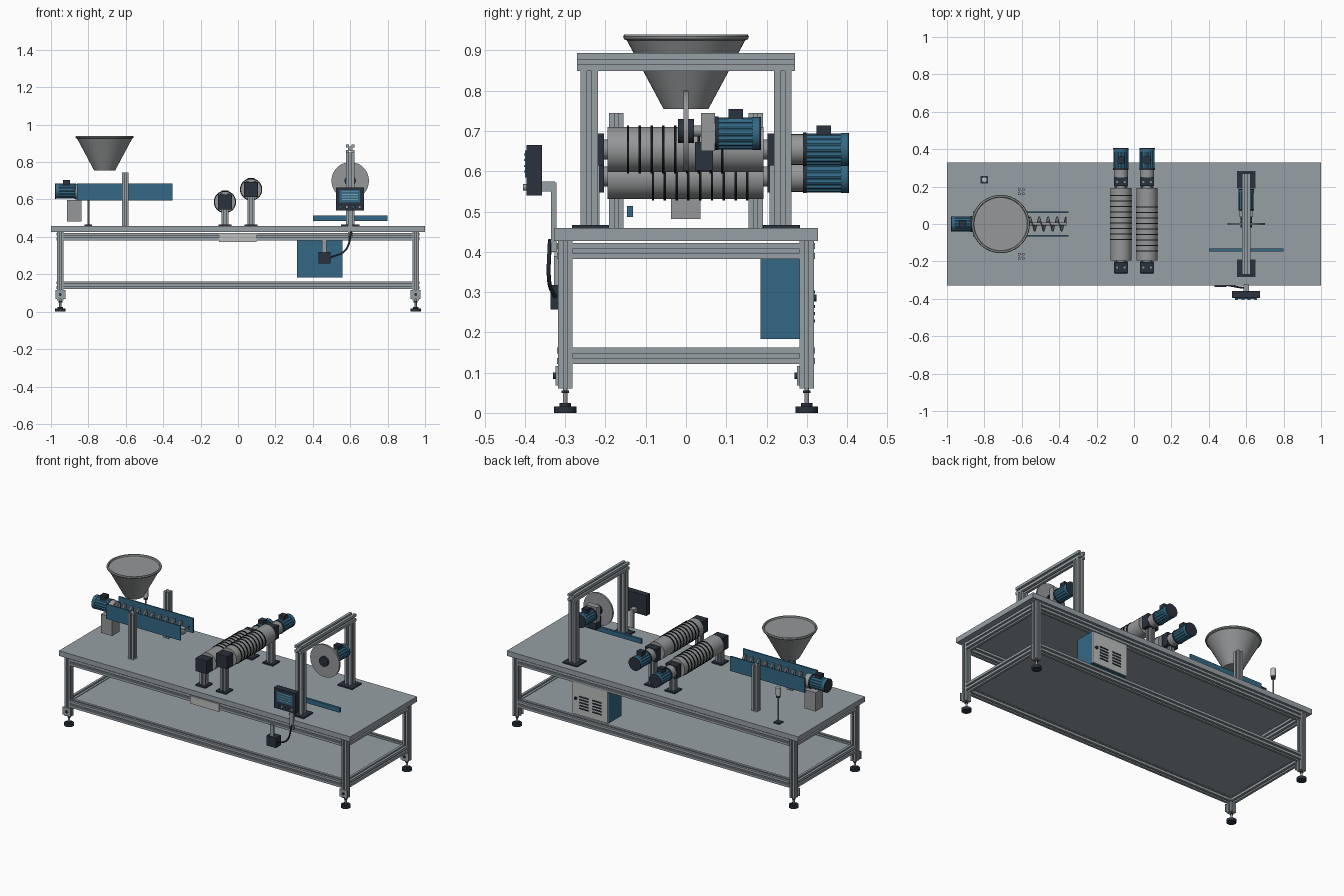
import bpy, bmesh, math
from mathutils import Vector

cube = bpy.data.objects.get("Cube")
if cube:
    bpy.data.objects.remove(cube, do_unlink=True)


def material(name, *rgb):
    m = bpy.data.materials.new(name)
    m.use_nodes = True
    m.diffuse_color = (*rgb, 1)
    m.node_tree.nodes["Principled BSDF"].inputs["Base Color"].default_value = (*rgb, 1)
    return m


ALU = material("aluminium grey", .31, .35, .375)
STEEL = material("steel grey", .30, .31, .315)
BLUE = material("machine blue", .033, .14, .235)
DARK = material("dark slate", .023, .032, .047)
BLACK = material("rubber black", .008, .008, .01)
PALE = material("pale grey", .50, .52, .51)
SCREEN = material("screen text blue", .22, .42, .52)
made = []


def add(name, bm, mat, loc=(0, 0, 0)):
    bmesh.ops.recalc_face_normals(bm, faces=bm.faces)
    me = bpy.data.meshes.new(name)
    bm.to_mesh(me)
    bm.free()
    me.materials.append(mat)
    ob = bpy.data.objects.new(name, me)
    ob.location = loc
    bpy.context.collection.objects.link(ob)
    made.append(ob)
    return ob


def box(name, x, y, z, mat):
    """Box from three (min, max) ranges."""
    bm = bmesh.new()
    bmesh.ops.create_cube(bm, size=1)
    bmesh.ops.scale(bm, vec=[b - a for a, b in (x, y, z)], verts=bm.verts)
    return add(name, bm, mat, [(a + b) / 2 for a, b in (x, y, z)])


def prism(name, pts, p0, p1, mat):
    """Sweep a flat profile from p0 to p1."""
    p0, p1 = Vector(p0), Vector(p1)
    q = (p1 - p0).to_track_quat('Z', 'Y')
    bm = bmesh.new()
    f = bm.faces.new([bm.verts.new(q @ Vector((u, v, 0))) for u, v in pts])
    ext = bmesh.ops.extrude_face_region(bm, geom=[f], use_keep_orig=True)
    bmesh.ops.translate(bm, vec=p1 - p0,
                        verts=[v for v in ext["geom"] if isinstance(v, bmesh.types.BMVert)])
    return add(name, bm, mat, p0)


def circle(r, n=32, r2=None):
    return [((r2 if r2 and i // 2 % 2 else r) * math.cos(math.tau * i / n),
             (r2 if r2 and i // 2 % 2 else r) * math.sin(math.tau * i / n)) for i in range(n)]


def cyl(name, p0, p1, r, mat, n=32):
    return prism(name, circle(r, n), p0, p1, mat)


def slotted(name, p0, p1, w, mat=ALU):
    """Square extrusion bar with a groove in each side."""
    h, g, d = w / 2, w * .13, w * .25
    side = [(h, -h), (h, -g), (h - d, -g), (h - d, g), (h, g)]
    pts = []
    for _ in range(4):
        pts += side
        side = [(-v, u) for u, v in side]
    return prism(name, pts, p0, p1, mat)


def lathe(name, profile, loc, mat, n=48):
    bm = bmesh.new()
    vs = [bm.verts.new((r, 0, z)) for r, z in profile]
    es = [bm.edges.new(e) for e in zip(vs, vs[1:])]
    bmesh.ops.spin(bm, geom=vs + es, axis=(0, 0, 1), cent=(0, 0, 0), steps=n, angle=math.tau)
    bmesh.ops.remove_doubles(bm, verts=bm.verts, dist=1e-5)
    return add(name, bm, mat, loc)


def motor(name, start, axis, length, r=.04):
    """Finned motor with end cap and terminal box, growing along axis."""
    s, a = Vector(start), Vector(axis)
    at = lambda t: s + a * length * t
    cyl(name + "_flange", at(0), at(.08), r * 1.04, DARK)
    prism(name + "_body", circle(r, 64, r * .93), at(.08), at(.82), BLUE)
    cyl(name + "_fan_cover", at(.82), at(.96), r * 1.02, BLUE)
    cyl(name + "_end_cap", at(.96), at(1), r * 1.03, DARK)
    c = at(.45)
    box(name + "_terminal_box", (c.x - .018, c.x + .018), (c.y - .018, c.y + .018),
        (c.z + r * .8, c.z + r + .02), DARK)


# Table frame
box("table_top", (-1, 1), (-.328, .328), (.427, .459), ALU)
box("lower_shelf", (-.94, .94), (-.29, .29), (.148, .158), ALU)
for x in (-.95, .95):
    for y in (-.3, .3):
        slotted("leg", (x, y, .06), (x, y, .427), .036)
        cyl("foot_pad", (x, y, 0), (x, y, .016), .028, DARK)
        cyl("foot_collar", (x, y, .016), (x, y, .024), .014, DARK)
        cyl("foot_stem", (x, y, .02), (x, y, .065), .006, STEEL, 16)
        cyl("foot_nut", (x, y, .049), (x, y, .056), .011, DARK, 6)
        box("foot_bracket", (x - .027, x + .027), (y - .024, y - .017), (.068, .116), ALU)
        cyl("bracket_bolt", (x, y - .03, .092), (x, y - .02, .092), .008, DARK, 12)
for z in (.142, .402):
    for s in (-1, 1):
        slotted("long_rail", (-.932, s * .3, z), (.932, s * .3, z), .04)
        slotted("cross_rail", (s * .95, -.282, z), (s * .95, .282, z), .04)
box("front_plate", (-.102, .098), (-.327, -.319), (.372, .42), PALE)

# Hopper with closed lid just under the rim
lathe("hopper", [(0, .755), (.056, .755), (.147, .925), (.154, .928), (.156, .934),
                 (.153, .94), (.145, .94), (.142, .932), (0, .932)], (-.713, 0, 0), STEEL)

# Screw feeder
for s in (-1, 1):
    box("feeder_side_plate", (-.86, -.35), (s * .062 - .004, s * .062 + .004), (.595, .686), BLUE)
    slotted("feeder_post", (-.603, s * .173, .459), (-.603, s * .173, .745), .036)
cyl("screw_shaft", (-.85, 0, .642), (-.36, 0, .642), .009, STEEL, 16)
bm = bmesh.new()
last = None
turns, steps = 10, 24
for i in range(turns * steps + 1):
    t = math.tau * i / steps
    x = -.845 + .048 * i / steps
    ring = [bm.verts.new((x, r * math.cos(t), r * math.sin(t))) for r in (.008, .04)]
    if last:
        bm.faces.new((last[0], last[1], ring[1], ring[0]))
    last = ring
screw = add("screw_blade", bm, STEEL, (0, 0, .642))
screw.modifiers.new("thickness", 'SOLIDIFY').thickness = .004
cyl("feeder_collar", (-.868, 0, .642), (-.835, 0, .642), .042, STEEL)
box("feeder_gearbox", (-.915, -.838), (-.037, .036), (.482, .598), STEEL)
motor("feeder_motor", (-.866, 0, .645), (-1, 0, 0), .112)

# Level sensor on a thin stand
box("sensor_base", (-.82, -.78), (.217, .257), (.459, .465), DARK)
cyl("sensor_rod", (-.8, .237, .46), (-.8, .237, .62), .005, STEEL, 12)
cyl("sensor_collar", (-.8, .237, .618), (-.8, .237, .632), .013, DARK, 20)
cyl("sensor_head", (-.8, .237, .632), (-.8, .237, .68), .015, PALE, 20)

# Pair of ringed rollers with bearings, posts and motors
for side, x, z, first in (("lower", -.07, .587, -.082), ("upper", .07, .654, -.144)):
    cyl(side + "_roller", (x, -.195, z), (x, .192, z), .056, STEEL, 48)
    for i in range(9):
        y = first + i * .0293
        cyl(side + "_roller_ring", (x, y - .003, z), (x, y + .003, z), .0595, BLACK, 48)
    for name, a, b in (("front", -.262, -.204), ("rear", .202, .248)):
        box(f"{side}_{name}_bearing", (x - .038, x + .038), (a, b), (z - .04, z + .04), DARK)
        for dx in (-.02, .02):
            y = (a + b) / 2
            cyl("bearing_bolt", (x + dx, y, z + .038), (x + dx, y, z + .045), .006, STEEL, 6)
        slotted(f"{side}_{name}_post", (x, y, .459), (x, y, z - .04), .036)
        box(f"{side}_{name}_post_base", (x - .035, x + .035), (y - .035, y + .035), (.459, .467), DARK)
    cyl(side + "_axle", (x, -.21, z), (x, .21, z), .025, STEEL, 24)
    cyl(side + "_gearbox", (x, .248, z), (x, .292, z), .038, STEEL)
    motor(side + "_roller_motor", (x, .29, z), (0, 1, 0), .115)

# Cutting portal
for s in (-1, 1):
    slotted("portal_post", (.6, s * .24, .462), (.6, s * .24, .85), .044)
    box("portal_base", (.55, .65), (s * .237 - .046, s * .237 + .046), (.459, .467), DARK)
slotted("portal_beam", (.6, -.271, .871), (.6, .271, .871), .045)
cyl("cutting_disc", (.6, -.006, .7), (.6, .006, .7), .1, STEEL, 64)
cyl("disc_hub", (.6, -.02, .7), (.6, .02, .7), .03, DARK)
cyl("disc_axle", (.6, .01, .7), (.6, .08, .7), .014, STEEL, 20)
box("disc_gearbox", (.563, .637), (.037, .072), (.65, .745), STEEL)
box("disc_gearbox_bracket", (.57, .63), (.022, .067), (.602, .673), DARK)
motor("disc_motor", (.6, .072, .694), (0, 1, 0), .114)
box("guide_bar", (.4, .8), (-.147, -.132), (.486, .514), BLUE)

# Control panel, arm and cable
box("panel_case", (.523, .673), (-.396, -.358), (.54, .665), DARK)
box("panel_screen", (.543, .653), (-.4, -.395), (.585, .652), BLUE)
for i in range(4):
    z = .597 + i * .014
    box("screen_row", (.555, .641), (-.402, -.399), (z, z + .005), SCREEN)
for i in range(4):
    x = .548 + i * .034
    cyl("panel_button", (x, -.405, .56), (x, -.395, .56), .008, STEEL if i % 2 else BLUE, 16)
box("panel_post", (.588, .612), (-.335, -.322), (.4, .572), ALU)
box("panel_arm", (.585, .615), (-.36, -.325), (.55, .574), ALU)

# Hanging switch box
box("switch_hanger", (.448, .474), (-.328, -.319), (.31, .39), ALU)
box("switch_box", (.43, .495), (-.336, -.285), (.257, .318), DARK)
curve = bpy.data.curves.new("panel_cable", 'CURVE')
curve.dimensions = '3D'
curve.bevel_depth = .005
curve.bevel_resolution = 2
path = curve.splines.new('BEZIER')
route = [(.606, -.338, .43), (.575, -.34, .33), (.49, -.325, .288)]
path.bezier_points.add(len(route) - 1)
for p, co in zip(path.bezier_points, route):
    p.co = co
    p.handle_left_type = p.handle_right_type = 'AUTO'
curve.materials.append(DARK)
cable = bpy.data.objects.new("panel_cable", curve)
bpy.context.collection.objects.link(cable)

# Electrical cabinet under the table, door at the back
box("cabinet", (.315, .56), (.185, .308), (.183, .383), BLUE)
box("cabinet_door", (.317, .558), (.306, .316), (.185, .381), PALE)
for x in (.36, .45):
    for i in range(5):
        z = .225 + i * .018
        box("door_vent", (x, x + .06), (.315, .32), (z, z + .007), DARK)
cyl("door_lock", (.535, .315, .285), (.535, .324, .285), .009, DARK, 16)

# Smooth the round parts, keep hard edges
bpy.ops.object.select_all(action='DESELECT')
for ob in made:
    ob.select_set(True)
bpy.context.view_layer.objects.active = made[0]
bpy.ops.object.shade_smooth_by_angle(angle=math.radians(30))
